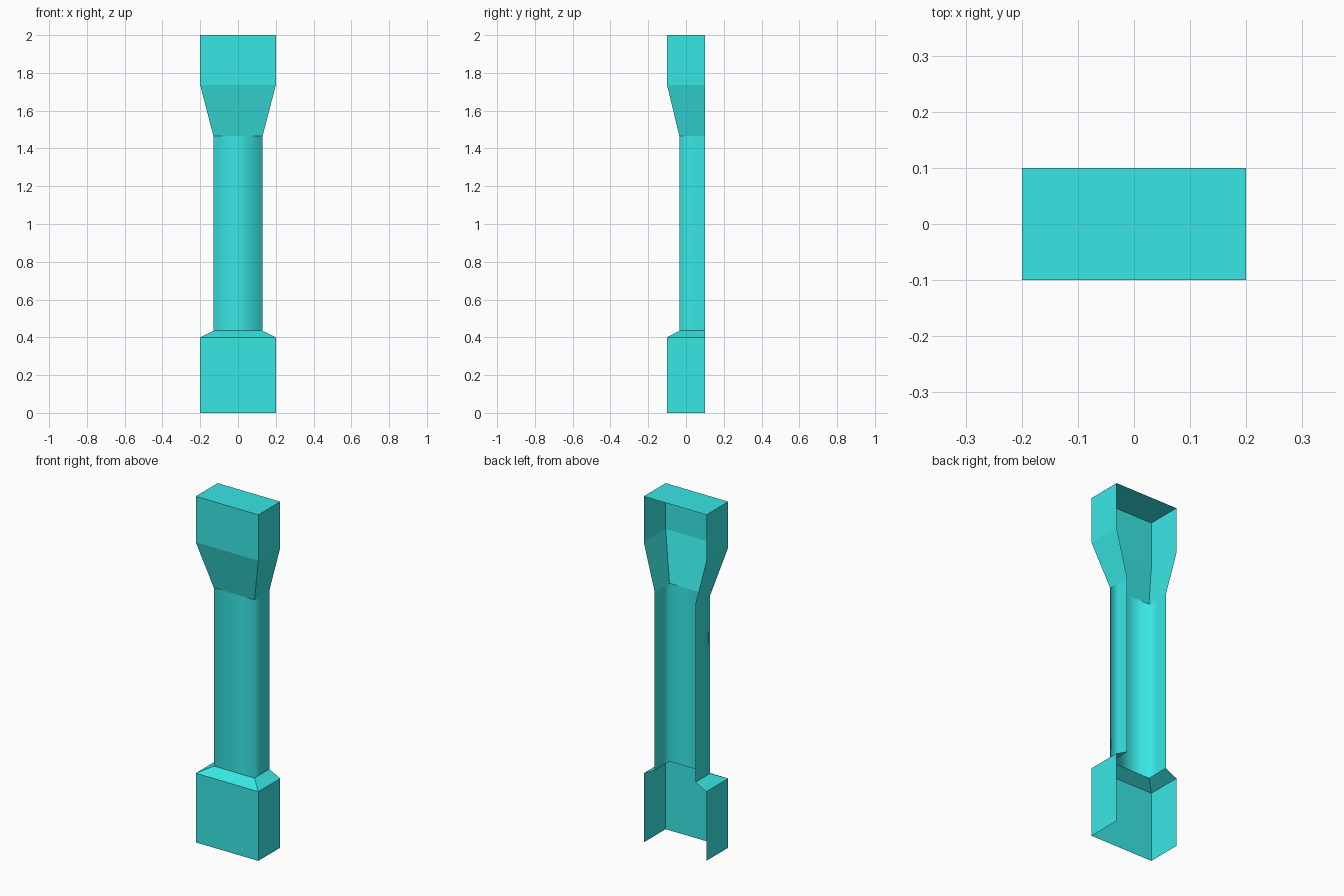
import bpy, bmesh

if "Cube" in bpy.data.objects:
    bpy.data.objects.remove(bpy.data.objects["Cube"])

BACK = 0.1  # open back plane

teal = bpy.data.materials.new("teal")
teal.diffuse_color = (0.04, 0.8, 0.78, 1)
teal.use_nodes = True
teal.node_tree.nodes["Principled BSDF"].inputs["Base Color"].default_value = teal.diffuse_color


def half_loft(name, levels, cap=False, smooth=False, split=None):
    """Loft open-backed U sections; each level is (z, half width, front y)."""
    bm = bmesh.new()
    rings = []
    for z, w, f in levels:
        pts = [(-w, BACK), (-w, f), (w, f), (w, BACK)]
        if split is not None:
            pts[1:1] = [(-w, split)]
            pts[4:4] = [(w, split)]
        rings.append([bm.verts.new((x, y, z)) for x, y in pts])
    for lo, hi in zip(rings, rings[1:]):
        for i in range(len(lo) - 1):
            bm.faces.new((lo[i], lo[i + 1], hi[i + 1], hi[i]))
    if cap:
        bm.faces.new(rings[-1])
    for face in bm.faces:
        face.smooth = smooth
    bm.normal_update()
    mesh = bpy.data.meshes.new(name)
    bm.to_mesh(mesh)
    bm.free()
    mesh.materials.append(teal)
    obj = bpy.data.objects.new(name, mesh)
    bpy.context.collection.objects.link(obj)
    return obj


# Square plinth with sloped shoulder
half_loft("plinth", [(0, 0.2, -0.1), (0.4, 0.2, -0.1), (0.435, 0.13, -0.035)])

# Softly shaded shaft
half_loft("shaft", [(0.435, 0.13, -0.035), (1.465, 0.13, -0.035)],
          smooth=True, split=0.03)

# Flared capital closed on top
half_loft("capital", [(1.465, 0.13, -0.035), (1.735, 0.2, -0.1), (2, 0.2, -0.1)],
          cap=True)

# Turn the cap upward and the walls outward
for name in ("plinth", "shaft", "capital"):
    mesh = bpy.data.objects[name].data
    bm = bmesh.new()
    bm.from_mesh(mesh)
    for face in bm.faces:
        c = face.calc_center_median()
        c.y -= BACK
        c.z = 0
        flipped = face.normal.z < 0 if abs(face.normal.z) > 0.99 else face.normal.dot(c) < 0
        if flipped:
            face.normal_flip()
    bm.to_mesh(mesh)
    bm.free()
